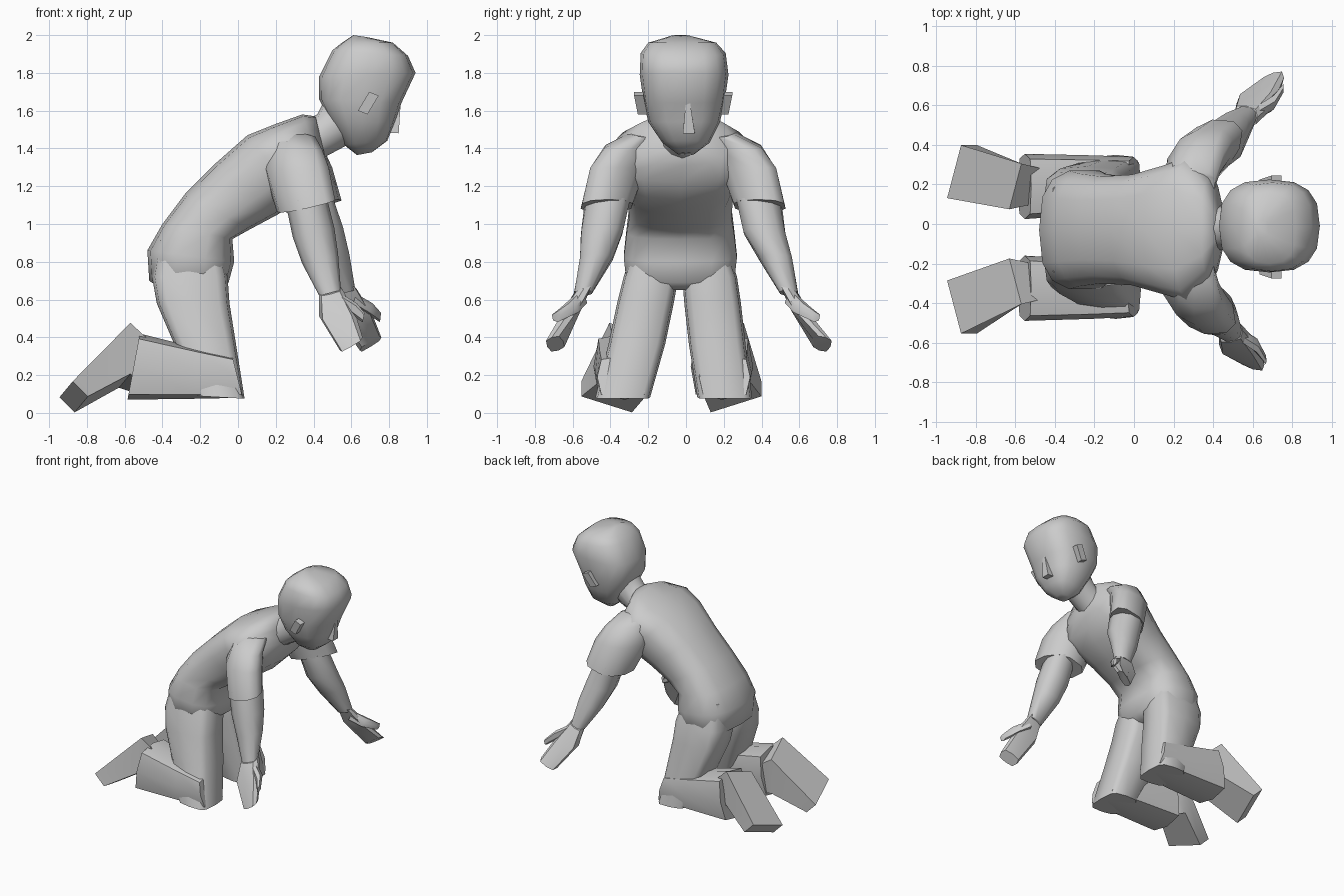
import bpy, bmesh, math
from mathutils import Vector


def loft(name, sections, w=(0, 1, 0), n=12, e=0.8, angle=40):
    """Skin rings; each section = (point A, point B, half width along w)."""
    bm = bmesh.new()
    w = Vector(w).normalized()
    off = math.pi / 4 if n == 4 else 0
    f = lambda t: math.copysign(abs(t) ** e, t) if abs(t) > 1e-6 else 0
    rings = []
    for a, b, hw in sections:
        a, b = Vector(a), Vector(b)
        c, u = (a + b) / 2, (b - a) / 2
        ring = []
        for i in range(n):
            t = off + 2 * math.pi * i / n
            ring.append(bm.verts.new(c + u * f(math.cos(t)) + w * hw * f(math.sin(t))))
        rings.append(ring)
    for r, s in zip(rings, rings[1:]):
        for i in range(n):
            j = (i + 1) % n
            bm.faces.new((r[i], r[j], s[j], s[i]))
    bm.faces.new(rings[0])
    bm.faces.new(rings[-1])
    bmesh.ops.recalc_face_normals(bm, faces=bm.faces)
    me = bpy.data.meshes.new(name)
    bm.to_mesh(me)
    bm.free()
    ob = bpy.data.objects.new(name, me)
    bpy.context.collection.objects.link(ob)
    bpy.ops.object.select_all(action='DESELECT')
    ob.select_set(True)
    bpy.context.view_layer.objects.active = ob
    bpy.ops.object.shade_smooth_by_angle(angle=math.radians(angle))
    return ob


def side(rows):
    """Rows of (ax, az, bx, bz, centre y, half width) as loft sections."""
    return [((ax, cy, az), (bx, cy, bz), hw) for ax, az, bx, bz, cy, hw in rows]


# Torso, bent forward from the hips
loft("torso", side([
    (-.40, .65, -.10, .65, -.03, .24),
    (-.47, .70, -.05, .69, -.03, .29),
    (-.48, .86, -.02, .80, -.03, .305),
    (-.40, 1.00, -.03, .92, -.03, .29),
    (-.28, 1.16, .06, .97, -.03, .275),
    (-.12, 1.32, .21, 1.05, -.03, .285),
    (.05, 1.47, .33, 1.13, -.03, .33),
    (.20, 1.53, .41, 1.22, -.025, .37),
    (.34, 1.58, .44, 1.31, -.02, .25),
    (.41, 1.57, .46, 1.36, -.02, .11)]), n=14, e=.72, angle=70)

# Neck and head
loft("neck", side([
    (.33, 1.54, .42, 1.32, -.02, .12),
    (.42, 1.58, .47, 1.36, -.02, .11),
    (.46, 1.66, .62, 1.44, -.01, .11)]), e=1, angle=60)
loft("head", side([
    (.63, 1.365, .71, 1.38, 0, .045),
    (.56, 1.42, .79, 1.44, 0, .125),
    (.49, 1.54, .83, 1.54, -.01, .19),
    (.43, 1.66, .865, 1.64, -.01, .215),
    (.43, 1.78, .94, 1.80, -.01, .235),
    (.50, 1.92, .90, 1.89, -.015, .225),
    (.55, 1.96, .82, 1.96, -.02, .18),
    (.61, 2.0, .68, 1.99, -.03, .05)]), n=16, e=.75, angle=50)
loft("nose", side([
    (.80, 1.65, .865, 1.65, .01, .012),
    (.77, 1.485, .855, 1.48, .015, .035)]), n=4, e=.3)

for s, label in ((-1, "right"), (1, "left")):
    # Arm points are given for the -y arm, then mirrored and sheared forward
    def arm(rows):
        def fix(p):
            x, y, z = p
            return (x, y, z) if s < 0 else (x + .09 * (1.5 - z), -y - .03 * (z > .45) + .03 * (z < .9), z)
        return [(fix(a), fix(b), hw) for a, b, hw in rows]

    loft(label + "_ear", side([
        (.635, 1.60, .685, 1.58, -.015 + s * .215, .025),
        (.695, 1.70, .745, 1.68, -.015 + s * .235, .025)]), n=4, e=0)

    loft(label + "_sleeve", arm([
        ((.20, -.20, 1.50), (.40, -.20, 1.46), .10),
        ((.17, -.29, 1.43), (.43, -.30, 1.39), .15),
        ((.15, -.36, 1.29), (.465, -.36, 1.30), .165),
        ((.22, -.43, 1.06), (.50, -.41, 1.13), .15)]),
        w=(.4 * s, 1, 0), n=10, angle=60)
    loft(label + "_forearm", arm([
        ((.25, -.43, 1.12), (.47, -.40, 1.14), .12),
        ((.29, -.45, .93), (.51, -.44, .98), .115),
        ((.34, -.475, .79), (.53, -.475, .84), .09),
        ((.43, -.55, .62), (.545, -.54, .65), .05)]), n=10, e=.9, angle=60)
    loft(label + "_hand", arm([
        ((.43, -.56, .63), (.55, -.54, .66), .05),
        ((.43, -.61, .51), (.62, -.62, .53), .06),
        ((.54, -.675, .33), (.66, -.71, .40), .045)]), w=(0, 1, -.35 * s), n=8, e=.6)
    loft(label + "_thumb", arm([
        ((.52, -.55, .57), (.55, -.57, .63), .035),
        ((.60, -.60, .52), (.63, -.62, .58), .04),
        ((.66, -.68, .48), (.67, -.69, .53), .025)]), n=6, e=.8)

    # Kneeling leg: hip, knee, shin end and toe offsets differ per side
    hip, knee, shin, heel, toe = ((-.185, -.335, -.325, -.29, -.42) if s < 0
                                  else (.125, .205, .19, .19, .265))
    mid = (hip + knee) / 2
    loft(label + "_thigh", side([
        (-.42, .92, -.09, .86, hip - s * .02, .11),
        (-.455, .72, -.055, .72, hip, .145),
        (-.43, .58, -.045, .58, hip * .8 + knee * .2, .15),
        (-.34, .37, -.01, .36, mid, .15),
        (-.22, .09, .035, .075, knee, .145)]), n=12, e=.5, angle=50)
    loft(label + "_shin", side([
        (.025, .08, -.03, .30, knee, .135),
        (-.22, .075, -.22, .345, (knee + shin) / 2, .15),
        (-.585, .07, -.52, .42, shin, .165)]), n=8, e=.5)
    loft(label + "_foot", [
        ((-.54, heel, .14), (-.50, heel, .36), .10),
        ((-.60, heel, .17), (-.60, heel, .44), .125),
        ((-.83, toe, .045), (-.91, toe, .125), .145)],
        w=(-.25, -.95 * s, -.3), n=4, e=0)
